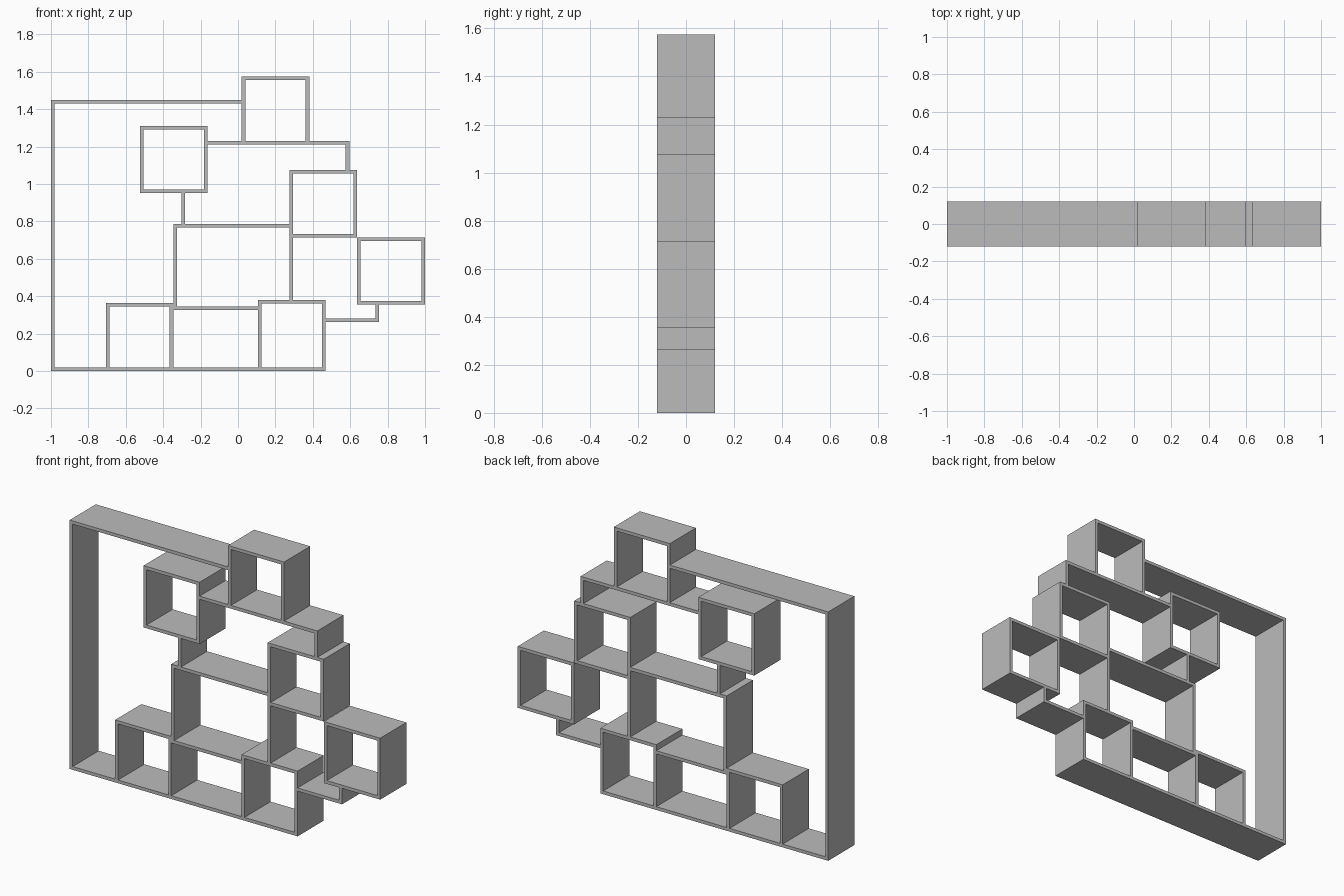
import bpy
import bmesh
from mathutils import Matrix, Vector

DEPTH = 0.24   # front to back
T = 0.019      # board thickness

if "Cube" in bpy.data.objects:
    bpy.data.objects.remove(bpy.data.objects["Cube"], do_unlink=True)

grey = bpy.data.materials.new("grey_board")
grey.use_nodes = True
colour = (0.5, 0.5, 0.5, 1)
grey.diffuse_color = colour
grey.node_tree.nodes["Principled BSDF"].inputs["Base Color"].default_value = colour


def build(name, boards):
    """Make one object from boards given as (x0, x1, z0, z1)."""
    bm = bmesh.new()
    for x0, x1, z0, z1 in boards:
        centre = Vector(((x0 + x1) / 2, 0, (z0 + z1) / 2))
        size = Matrix.Diagonal((x1 - x0, DEPTH, z1 - z0, 1))
        bmesh.ops.create_cube(bm, size=1, matrix=Matrix.Translation(centre) @ size)
    mesh = bpy.data.meshes.new(name)
    bm.to_mesh(mesh)
    bm.free()
    mesh.materials.append(grey)
    bpy.context.collection.objects.link(bpy.data.objects.new(name, mesh))


def shelf(name, x0, x1, top):
    build(name, [(x0, x1, top - T, top)])


def upright(name, x0, z0, z1):
    build(name, [(x0, x0 + T, z0, z1)])


def cubby(name, x0, x1, z0, z1, floor=True):
    """Open box; without a floor it stands on a shelf."""
    low = z0 + T if floor else z0
    boards = [(x0, x1, z1 - T, z1),
              (x0, x0 + T, low, z1 - T),
              (x1 - T, x1, low, z1 - T)]
    if floor:
        boards.append((x0, x1, z0, low))
    build(name, boards)


# Outer frame
shelf("bottom_shelf", -1, 0.468, T)
upright("left_upright", -1, T, 1.449 - T)
shelf("top_shelf", -1, 0.02, 1.449)

# Square cubbies
cubby("lower_left_cubby", -0.707, -0.346, T, 0.364, floor=False)
cubby("lower_right_cubby", 0.107, 0.468, T, 0.38, floor=False)
cubby("right_cubby", 0.637, 1.0, 0.356, 0.714)
cubby("middle_cubby", 0.275, 0.636, 0.714, 1.076)
cubby("upper_left_cubby", -0.524, -0.163, 0.951, 1.311)
cubby("top_cubby", 0.02, 0.381, 1.23, 1.574, floor=False)

# Linking shelves
shelf("low_shelf", -0.346, 0.107, 0.345)
shelf("middle_shelf", -0.346, 0.275, 0.785)
shelf("upper_shelf", -0.163, 0.595, 1.23)
shelf("small_right_shelf", 0.468, 0.754, 0.282)

# Linking uprights
upright("middle_left_upright", -0.346, 0.345, 0.785 - T)
upright("middle_right_upright", 0.275, 0.38, 0.714)
upright("upper_left_post", -0.302, 0.785, 0.951)
upright("upper_right_post", 0.595 - T, 1.076, 1.23 - T)
upright("small_right_post", 0.754 - T, 0.282, 0.356)
